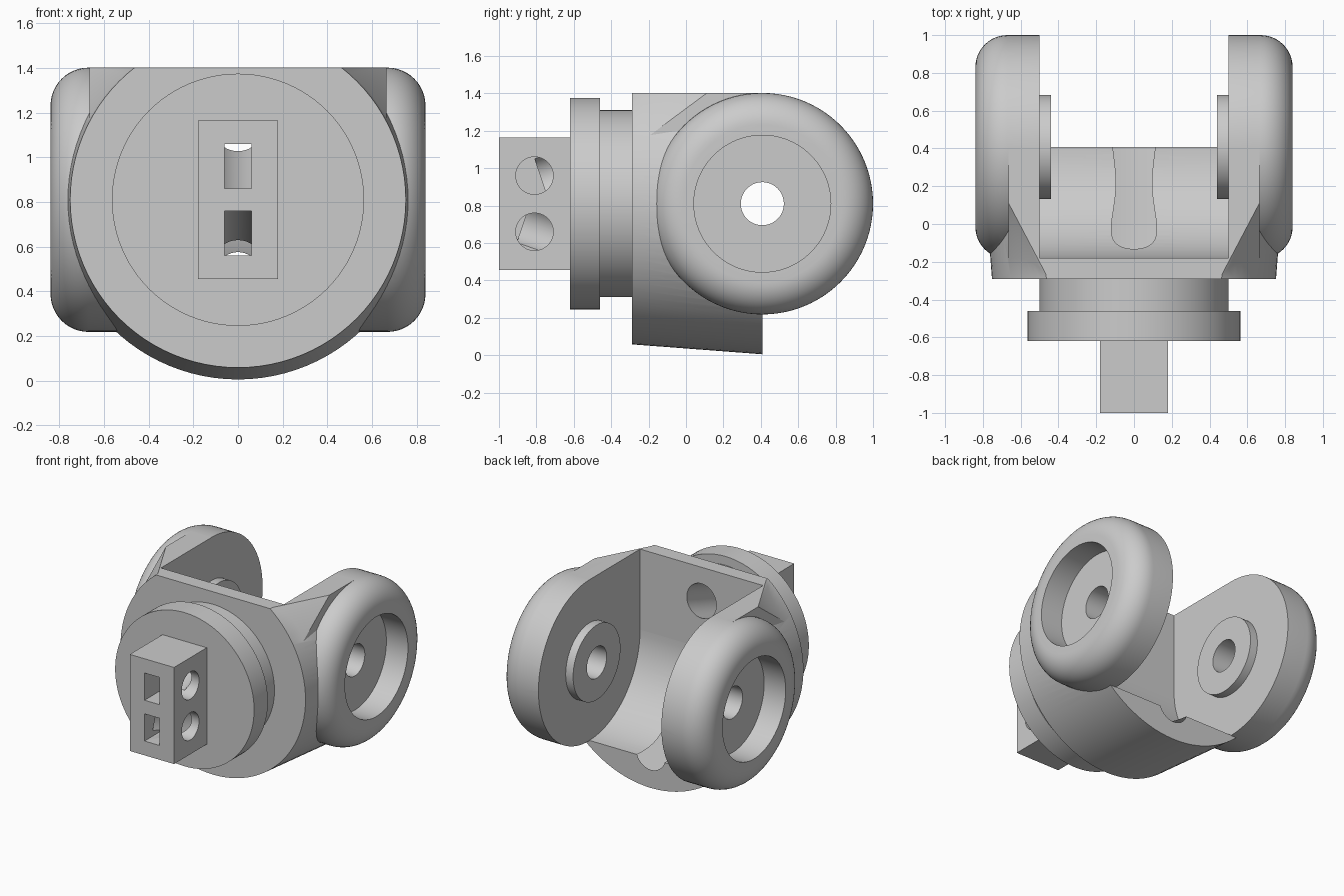
import bpy, bmesh, math
from mathutils import Vector, Matrix

if "Cube" in bpy.data.objects:
    bpy.data.objects.remove(bpy.data.objects["Cube"])

grey = bpy.data.materials.new("plain grey")
grey.use_nodes = True
tone = (0.6, 0.6, 0.6, 1)
grey.diffuse_color = tone
grey.node_tree.nodes["Principled BSDF"].inputs["Base Color"].default_value = tone

CZ = 0.81        # height of both main axes
PIVOT = 0.408    # depth of the wheel axis
WHEEL_R = 0.592
TOP = 1.402


def finish(bm, name):
    bmesh.ops.recalc_face_normals(bm, faces=bm.faces)
    mesh = bpy.data.meshes.new(name)
    bm.to_mesh(mesh)
    bm.free()
    mesh.materials.append(grey)
    obj = bpy.data.objects.new(name, mesh)
    bpy.context.collection.objects.link(obj)
    return obj


def lathe(name, profile, origin, direction, steps=96):
    """Solid of revolution: profile holds (distance along axis, radius)."""
    bm = bmesh.new()
    turn = Vector(direction).to_track_quat('Z', 'Y').to_matrix()
    rings = []
    for along, radius in profile:
        ring = []
        for i in range(steps):
            a = math.tau * i / steps
            p = Vector((radius * math.cos(a), radius * math.sin(a), along))
            ring.append(bm.verts.new(turn @ p + Vector(origin)))
        rings.append(ring)
    for low, high in zip(rings, rings[1:]):
        for i in range(steps):
            j = (i + 1) % steps
            bm.faces.new((low[i], low[j], high[j], high[i]))
    bm.faces.new(rings[0])
    bm.faces.new(rings[-1])
    return finish(bm, name)


def rod(name, start, end, radius):
    start, end = Vector(start), Vector(end)
    return lathe(name, [(0, radius), ((end - start).length, radius)], start, end - start)


def box(name, low, high):
    bm = bmesh.new()
    low, high = Vector(low), Vector(high)
    size = Matrix.Diagonal((high - low).to_4d())
    bmesh.ops.create_cube(bm, size=1, matrix=Matrix.Translation((low + high) / 2) @ size)
    return finish(bm, name)


def boolean(target, tools, operation, keep=False):
    for tool in tools:
        mod = target.modifiers.new("cut", 'BOOLEAN')
        mod.object, mod.operation, mod.solver = tool, operation, 'EXACT'
        bpy.context.view_layer.objects.active = target
        bpy.ops.object.modifier_apply(modifier=mod.name)
        if not keep:
            bpy.data.objects.remove(tool)


# Tapered yoke body
body = lathe("yoke_body", [(-0.29, 0.752), (PIVOT, 0.805)], (0, 0, CZ), (0, 1, 0))

# Wheel-shaped arms with a rounded outer rim, and webs joining them to the body
fillet = 0.17
rim = [(0.84 - fillet + fillet * math.sin(a), WHEEL_R - fillet + fillet * math.cos(a))
       for a in (math.pi / 2 * i / 12 for i in range(13))]
for side in (-1, 1):
    arm = lathe("arm", [(0.5, WHEEL_R)] + rim, (0, PIVOT, CZ), (side, 0, 0))
    web = box("web", (0.45, -0.28, CZ), (0.665, PIVOT, 1.6))
    bm = bmesh.new()
    bm.from_mesh(web.data)
    cut = bmesh.ops.bisect_plane(bm, geom=bm.verts[:] + bm.edges[:] + bm.faces[:],
                                 plane_co=(0.46, -0.28, 1.4), plane_no=(0.076, -0.04, 0.054),
                                 clear_outer=True)
    bmesh.ops.holes_fill(bm, edges=[e for e in bm.edges if e.is_boundary])
    bmesh.ops.scale(bm, vec=(side, 1, 1), verts=bm.verts)
    bmesh.ops.recalc_face_normals(bm, faces=bm.faces)
    bm.to_mesh(web.data)
    bm.free()
    boolean(body, [arm, web], 'UNION')

# Flat top, and the rounded hollow between the arms
hollow = rod("hollow", (-0.5, PIVOT, CZ), (0.5, PIVOT, CZ), WHEEL_R - 0.003)
boolean(hollow, [box("upper", (-0.5, PIVOT - WHEEL_R + 0.003, CZ), (0.5, 1.2, 1.8))], 'UNION')
boolean(body, [box("lid", (-1, -1, TOP), (1, 2, 2)), hollow], 'DIFFERENCE')

# Inner bosses, outer recesses and pivot holes
for side in (-1, 1):
    boss = rod("boss", (side * 0.44, PIVOT, CZ), (side * 0.52, PIVOT, CZ), 0.275)
    boolean(body, [boss], 'UNION')
    recess = rod("recess", (side * 0.665, PIVOT, CZ), (side, PIVOT, CZ), 0.366)
    pivot = rod("pivot", (side * 0.3, PIVOT, CZ), (side, PIVOT, CZ), 0.115)
    boolean(body, [recess, pivot], 'DIFFERENCE')

# Neck, flange and square connector
neck = rod("neck", (0, -0.46, CZ), (0, -0.29, CZ), 0.5)
flange = rod("flange", (0, -0.62, CZ), (0, -0.46, CZ), 0.565)
connector = box("connector", (-0.18, -1, 0.455), (0.18, -0.62, 1.165))

# Front pockets and side holes in the connector
for z in (0.66, 0.96):
    pocket = box("pocket", (-0.06, -1.1, z - 0.1), (0.06, -0.72, z + 0.1))
    port = rod("port", (0, -0.81, z), (0.3, -0.81, z), 0.1)
    boolean(connector, [pocket, port], 'DIFFERENCE')

# Slanted cable channels running through to the hollow
slope = 0.34
for sign, start in ((1, -0.775), (-1, -0.87)):
    def axis_point(y):
        return (0, y, CZ + sign * (0.345 + slope * (y + 0.18)))
    channel = rod("channel", axis_point(start), axis_point(0.6), 0.12)
    for part in (body, neck, flange, connector):
        boolean(part, [channel], 'DIFFERENCE', keep=True)
    bpy.data.objects.remove(channel)

# Smooth curved faces, keep machined edges crisp
for part in (body, neck, flange, connector):
    bpy.ops.object.select_all(action='DESELECT')
    part.select_set(True)
    bpy.context.view_layer.objects.active = part
    bpy.ops.object.shade_smooth_by_angle(angle=math.radians(25))
